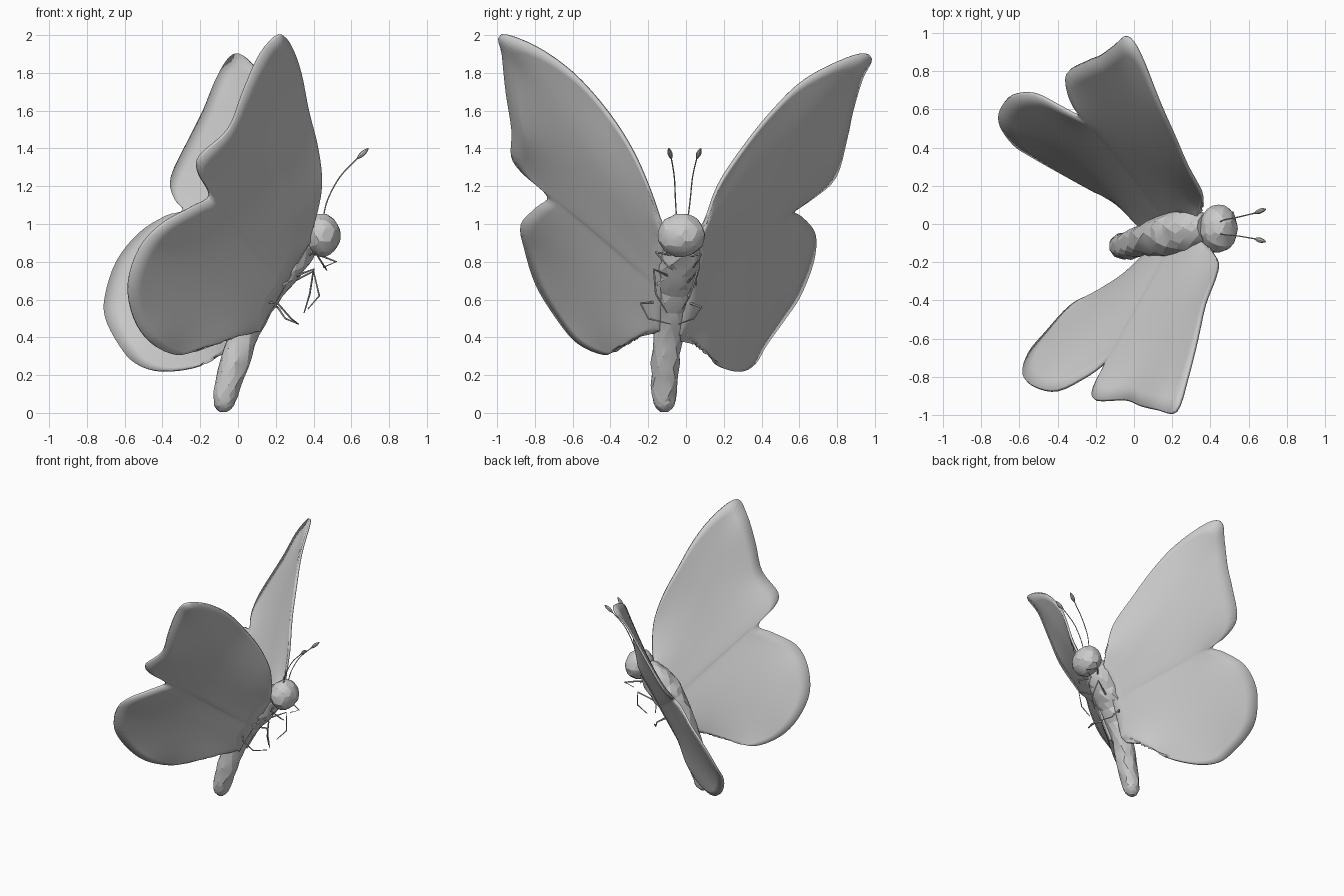
import bpy, bmesh, math, random
from mathutils import Vector

random.seed(4)
cube = bpy.data.objects.get("Cube")
if cube:
    bpy.data.objects.remove(cube)

grey = bpy.data.materials.new("plain_grey")
grey.use_nodes = True
TONE = (0.6, 0.6, 0.6, 1)
grey.diffuse_color = TONE
grey.node_tree.nodes["Principled BSDF"].inputs["Base Color"].default_value = TONE


def finish(name, bm, angle=40):
    bmesh.ops.recalc_face_normals(bm, faces=bm.faces)
    mesh = bpy.data.meshes.new(name)
    bm.to_mesh(mesh)
    bm.free()
    mesh.materials.append(grey)
    obj = bpy.data.objects.new(name, mesh)
    bpy.context.collection.objects.link(obj)
    bpy.ops.object.select_all(action="DESELECT")
    obj.select_set(True)
    bpy.context.view_layer.objects.active = obj
    bpy.ops.object.shade_smooth_by_angle(angle=math.radians(angle))
    return obj


def spline(points, steps):
    """Smooth curve through the points (Catmull-Rom)."""
    p = [Vector(q) for q in points]
    p = [p[0]] + p + [p[-1]]
    out = []
    for i in range(1, len(p) - 2):
        a, b, c, d = p[i - 1:i + 3]
        for k in range(steps):
            t = k / steps
            out.append(b + (c - a) * t / 2 + (a * 2 - b * 5 + c * 4 - d) * t * t / 2
                       + (b * 3 - a - c * 3 + d) * t ** 3 / 2)
    return out + [p[-2]]


def tube(name, path, radii, sides, jitter=0.0, angle=40):
    """Closed tube along a path with a radius at every point."""
    bm = bmesh.new()
    rings = []
    for i, c in enumerate(path):
        d = (path[min(i + 1, len(path) - 1)] - path[max(i - 1, 0)]).normalized()
        side = d.cross(Vector((0.3, 1, 0.2))).normalized()
        other = d.cross(side)
        ring = []
        for k in range(sides):
            a = math.tau * (k + 0.5 * (i % 2) * (jitter > 0)) / sides
            r = radii[i] * (1 + random.uniform(-jitter, jitter))
            ring.append(bm.verts.new(c + (side * math.cos(a) + other * math.sin(a)) * r))
        rings.append(ring)
    for low, high in zip(rings, rings[1:]):
        for k in range(sides):
            j = (k + 1) % sides
            bm.faces.new((low[k], low[j], high[j], high[k]))
    bm.faces.new(rings[0])
    bm.faces.new(rings[-1])
    if jitter:
        bmesh.ops.triangulate(bm, faces=bm.faces)
    return finish(name, bm, angle)


def border_height(point, border, normal):
    """Height across the wing plane, blended from the border by mean value weights."""
    rays = [b - point for b in border]
    flat = [r - normal * r.dot(normal) for r in rays]
    tans = [math.tan(math.atan2(a.cross(b).dot(normal), a.dot(b)) / 2)
            for a, b in zip(flat, flat[1:] + flat[:1])]
    weights = [(tans[i - 1] + tans[i]) / max(flat[i].length, 1e-5) for i in range(len(flat))]
    return sum(w * r.dot(normal) for w, r in zip(weights, rays)) / sum(weights)


def wing(name, root, outline):
    """Sheet between the body and the wing edge, thicker near the body."""
    edge, rows = spline(outline, 4), 12
    root = [Vector(r) for r in root]
    border = edge + [root[1], root[0]]
    normal = sum((a.cross(b) for a, b in zip(border, border[1:] + border[:1])),
                 Vector()).normalized()
    bm = bmesh.new()
    grid = []
    for i, e in enumerate(edge):
        r = root[0].lerp(root[1], i / (len(edge) - 1))
        grid.append([bm.verts.new(r.lerp(e, k / rows)) for k in range(rows + 1)])
    for a, b in zip(grid, grid[1:]):
        for k in range(rows):
            bm.faces.new((a[k], a[k + 1], b[k + 1], b[k]))
    for ray in grid[1:-1]:
        for v in ray[1:-1]:
            v.co += normal * border_height(v.co, border, normal)
    obj = finish(name, bm, 50)
    group = obj.vertex_groups.new(name="thickness")
    for v in obj.data.vertices:
        group.add([v.index], (1 - (v.index % (rows + 1)) / rows) ** 2, "REPLACE")
    solid = obj.modifiers.new("thickness", "SOLIDIFY")
    solid.thickness, solid.offset = 0.07, 0
    solid.vertex_group, solid.thickness_vertex_group = "thickness", 0.25
    return obj


# Wings: leading edge, tip, notch, hind lobe, back to the body
wing("right_wing", ((0.36, -0.1, 0.92), (0.09, -0.13, 0.44)), [
    (.40, -.13, 1), (.44, -.2, 1.2), (.42, -.29, 1.4), (.37, -.42, 1.6), (.33, -.6, 1.8),
    (.28, -.8, 1.94), (.22, -.98, 2), (.12, -.97, 1.9), (.03, -.95, 1.7), (-.05, -.92, 1.5),
    (-.2, -.92, 1.36), (-.21, -.86, 1.27), (-.15, -.73, 1.15), (-.24, -.79, 1.09),
    (-.4, -.87, 1), (-.52, -.85, .87), (-.58, -.79, .68), (-.55, -.68, .5),
    (-.46, -.57, .37), (-.33, -.43, .31), (-.2, -.36, .34), (-.05, -.27, .395),
    (.06, -.17, .42)])
wing("left_wing", ((0.34, 0.05, 0.92), (0.08, -0.05, 0.42)), [
    (.36, .1, 1), (.35, .17, 1.2), (.28, .3, 1.4), (.21, .46, 1.6), (.13, .64, 1.77),
    (.03, .89, 1.89), (-.04, .98, 1.88), (-.11, .93, 1.77), (-.18, .88, 1.6),
    (-.25, .85, 1.46), (-.35, .79, 1.25), (-.34, .67, 1.14), (-.29, .57, 1.07),
    (-.38, .61, 1.04), (-.52, .68, .95), (-.64, .67, .8), (-.7, .6, .62), (-.7, .52, .5),
    (-.63, .42, .36), (-.54, .36, .26), (-.4, .28, .22), (-.2, .17, .25), (-.08, .11, .34),
    (.05, -.03, .38)])

# Thorax and abdomen in one faceted tube: x, y, z then radius
profile = [(.38, -.02, .94, .07), (.295, -.03, .86, .112), (.205, -.05, .75, .118),
           (.12, -.07, .62, .102), (.04, -.09, .44, .08), (-.02, -.11, .26, .076),
           (-.065, -.115, .1, .066), (-.075, -.115, .035, .05), (-.075, -.115, .005, .02)]
centres = spline([p[:3] for p in profile], 3)
sizes = [v.x for v in spline([(p[3], 0, 0) for p in profile], 3)]
tube("body", centres, sizes, 12, 0.06, 15)

# Head
bm = bmesh.new()
bmesh.ops.create_icosphere(bm, subdivisions=3, radius=1)
for v in bm.verts:
    v.co *= random.uniform(0.96, 1.03)
    v.co = Vector((0.443 + v.co.x * 0.1, -0.025 + v.co.y * 0.125, 0.94 + v.co.z * 0.115))
finish("head", bm, 15)

# Antennae with a thin stalk and a pointed club
for name, y0, bend, y1 in (("right", -.05, -.062, -.092), ("left", .01, .035, .078)):
    path = spline([(.45, y0, 1.03), (.475, (y0 + bend) / 2, 1.13), (.54, bend, 1.25),
                   (.63, (bend + y1) / 2, 1.345)], 5)
    tube(name + "_antenna", path, [0.0035] * len(path), 6)
    start, end = path[-1], Vector((.69, y1, 1.4))
    club = [start.lerp(end, k / 6) for k in range(7)]
    tube(name + "_antenna_club", club,
         [0.0035 + 0.01 * math.sin(math.pi * k / 6) for k in range(7)], 8)

# Thin jointed legs
legs = {
    "right_front": [(.36, -.04, .83), (.41, -.16, .85), (.46, -.09, .77), (.47, -.07, .755)],
    "left_front": [(.36, 0, .83), (.42, .08, .84), (.52, .06, .8), (.45, .04, .77)],
    "right_middle": [(.29, -.08, .72), (.4, -.17, .76), (.38, -.16, .63), (.35, -.1, .53)],
    "left_middle": [(.26, 0, .68), (.4, .06, .75), (.43, .02, .62), (.37, -.02, .55)],
    "right_rear": [(.13, -.12, .59), (.21, -.24, .58), (.28, -.2, .5), (.32, -.08, .47)],
    "left_rear": [(.13, -.03, .6), (.21, .08, .56), (.25, .04, .5), (.32, -.04, .47)],
}
for name, joints in legs.items():
    path = [Vector(j) for j in joints]
    tube(name + "_leg", path, [0.007, 0.006, 0.005, 0.003], 6)
